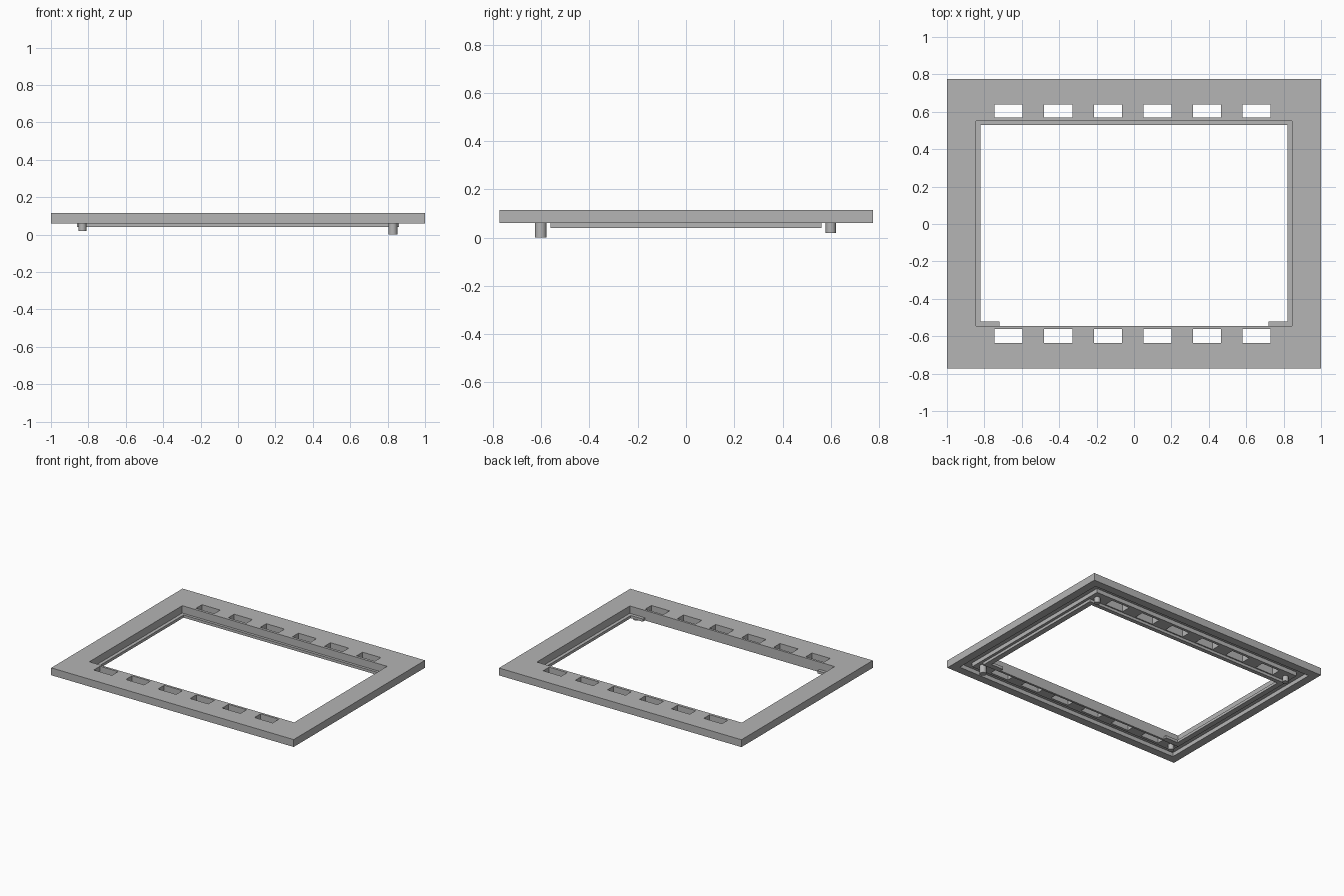
import bpy

cube = bpy.data.objects.get("Cube")
if cube:
    bpy.data.objects.remove(cube, do_unlink=True)

# One grey for the whole model
grey = bpy.data.materials.new("matte grey")
grey.use_nodes = True
grey.diffuse_color = (0.46, 0.46, 0.46, 1)
grey.node_tree.nodes["Principled BSDF"].inputs["Base Color"].default_value = (0.46, 0.46, 0.46, 1)


def rect(x0, x1, y0, y1):
    return [(x0, y0), (x1, y0), (x1, y1), (x0, y1)]


def activate(obj):
    bpy.ops.object.select_all(action="DESELECT")
    obj.select_set(True)
    bpy.context.view_layer.objects.active = obj


def slab(name, outlines, z0, z1):
    """Extrude a flat outline; outlines inside the first become holes."""
    curve = bpy.data.curves.new(name, "CURVE")
    curve.dimensions = "2D"
    curve.fill_mode = "BOTH"
    curve.extrude = (z1 - z0) / 2
    for outline in outlines:
        spline = curve.splines.new("POLY")
        spline.points.add(len(outline) - 1)
        for point, (x, y) in zip(spline.points, outline):
            point.co = (x, y, 0, 1)
        spline.use_cyclic_u = True
    obj = bpy.data.objects.new(name, curve)
    bpy.context.collection.objects.link(obj)
    activate(obj)
    bpy.ops.object.convert(target="MESH")
    obj = bpy.context.object
    obj.name = name
    obj.location.z = (z0 + z1) / 2
    # Weld the caps to the side walls
    bpy.ops.object.mode_set(mode="EDIT")
    bpy.ops.mesh.select_all(action="SELECT")
    bpy.ops.mesh.remove_doubles(threshold=0.0001)
    bpy.ops.mesh.normals_make_consistent(inside=False)
    bpy.ops.object.mode_set(mode="OBJECT")
    obj.data.materials.clear()
    obj.data.materials.append(grey)
    for face in obj.data.polygons:
        face.use_smooth = False
    return obj


# Frame with a large opening and two rows of vent slots
holes = [rect(-0.845, 0.845, -0.545, 0.55)]
for i in range(6):
    x = -0.67 + 0.265 * i
    for y0, y1 in ((0.57, 0.64), (-0.635, -0.562)):
        holes.append(rect(x - 0.075, x + 0.075, y0, y1))
frame = slab("frame", [rect(-1, 1, -0.772, 0.775)] + holes, 0.06, 0.115)

# Groove around the underside
groove = slab("groove_cutter", [rect(-0.94, 0.94, -0.712, 0.715),
                                rect(-0.88, 0.88, -0.655, 0.66)], 0.03, 0.09)
groove.hide_render = True
cut = frame.modifiers.new("groove", "BOOLEAN")
cut.operation = "DIFFERENCE"
cut.solver = "EXACT"
cut.object = groove
activate(frame)
bpy.ops.object.modifier_apply(modifier=cut.name)
bpy.data.objects.remove(groove, do_unlink=True)

# Retaining lip, with two tabs at the front corners
inner = [(-0.82, 0.53), (-0.82, -0.52), (-0.72, -0.52), (-0.72, -0.545),
         (0.72, -0.545), (0.72, -0.52), (0.82, -0.52), (0.82, 0.53)]
slab("retaining_lip", [rect(-0.86, 0.86, -0.561, 0.561), inner], 0.04, 0.06)

# Locating pegs, one of them longer
for name, x, y, radius, bottom in (
        ("front_left_peg", 0.828, -0.602, 0.024, 0),
        ("front_right_peg", -0.832, -0.602, 0.021, 0.02),
        ("back_left_peg", 0.828, 0.6, 0.021, 0.02),
        ("back_right_peg", -0.832, 0.6, 0.021, 0.02)):
    top = 0.062
    bpy.ops.mesh.primitive_cylinder_add(vertices=24, radius=radius, depth=top - bottom,
                                        location=(x, y, (top + bottom) / 2))
    peg = bpy.context.object
    peg.name = name
    peg.data.materials.append(grey)
    bpy.ops.object.shade_smooth_by_angle()
